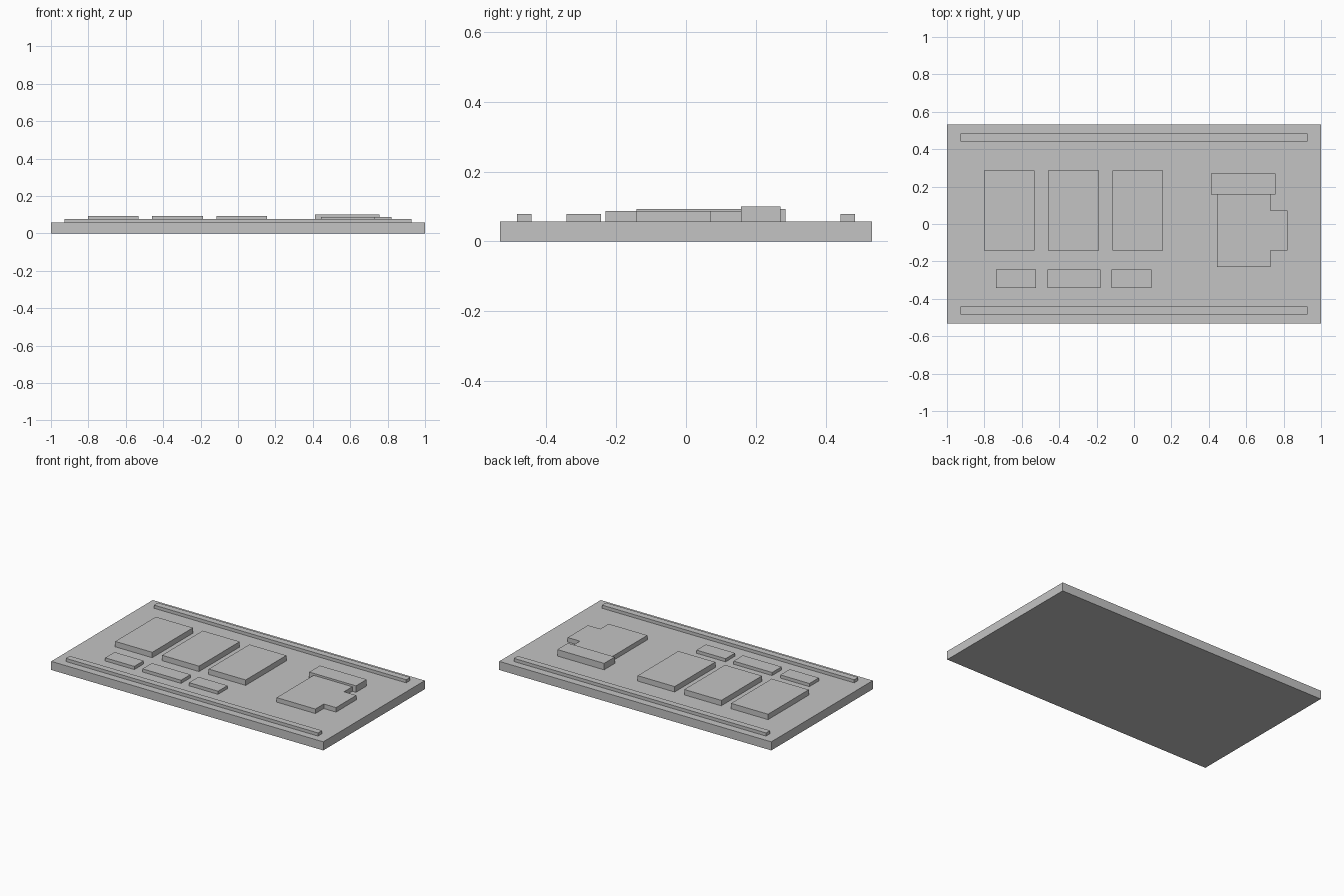
import bpy
import bmesh

if "Cube" in bpy.data.objects:
    bpy.data.objects.remove(bpy.data.objects["Cube"], do_unlink=True)

grey = bpy.data.materials.new("plain grey")
grey.use_nodes = True
grey.diffuse_color = (0.55, 0.55, 0.55, 1)
grey.node_tree.nodes["Principled BSDF"].inputs["Base Color"].default_value = grey.diffuse_color

PLATE_TOP = 0.057


def slab(name, outline, top, bottom=PLATE_TOP):
    """Extrude a flat outline from bottom to top."""
    bm = bmesh.new()
    face = bm.faces.new([bm.verts.new((x, y, bottom)) for x, y in outline])
    lifted = bmesh.ops.extrude_face_region(bm, geom=[face], use_keep_orig=True)
    for v in lifted["geom"]:
        if isinstance(v, bmesh.types.BMVert):
            v.co.z = top
    bmesh.ops.recalc_face_normals(bm, faces=bm.faces)
    mesh = bpy.data.meshes.new(name)
    bm.to_mesh(mesh)
    bm.free()
    mesh.materials.append(grey)
    obj = bpy.data.objects.new(name, mesh)
    bpy.context.collection.objects.link(obj)
    return obj


def box(name, x0, x1, y0, y1, top, bottom=PLATE_TOP):
    return slab(name, [(x0, y0), (x1, y0), (x1, y1), (x0, y1)], top, bottom)


# Base plate
box("base_plate", -1, 1, -0.533, 0.533, PLATE_TOP, 0)

# Long border rails
box("front_rail", -0.927, 0.927, -0.484, -0.442, 0.078)
box("back_rail", -0.927, 0.927, 0.442, 0.484, 0.078)

# Three large panels
for i, x in enumerate((-0.667, -0.323, 0.02)):
    box(f"large_panel_{i + 1}", x - 0.136, x + 0.136, -0.142, 0.285, 0.093)

# Three small labels in front of them
for i, (x, half) in enumerate(((-0.63, 0.107), (-0.321, 0.142), (-0.014, 0.107))):
    box(f"small_label_{i + 1}", x - half, x + half, -0.342, -0.243, 0.078)

# Mug-like emblem: body with side handle, and a raised lid
slab("emblem_body", [(0.445, -0.23), (0.73, -0.23), (0.73, -0.142), (0.82, -0.142),
                     (0.82, 0.071), (0.73, 0.071), (0.73, 0.158), (0.445, 0.158)], 0.087)
box("emblem_lid", 0.413, 0.757, 0.158, 0.27, 0.1)
